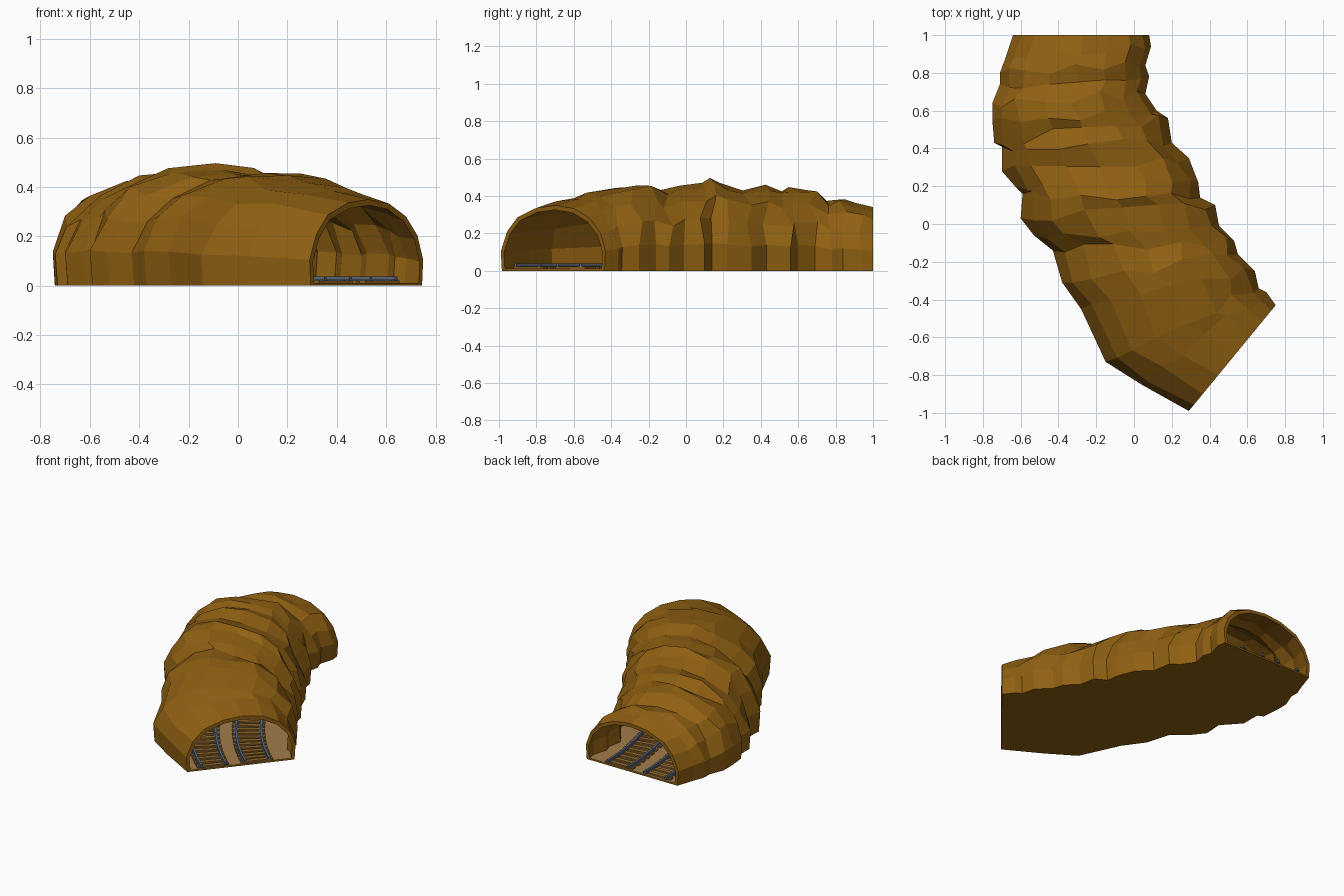
import bpy
import bmesh
import random
from mathutils import Vector

random.seed(4)
cube = bpy.data.objects.get("Cube")
if cube:
    bpy.data.objects.remove(cube)


def material(name, color):
    m = bpy.data.materials.new(name)
    m.use_nodes = True
    rgba = (*color, 1)
    m.diffuse_color = rgba
    m.node_tree.nodes["Principled BSDF"].inputs["Base Color"].default_value = rgba
    return m


rock = material("brown rock", (.28, .118, .006))
dirt = material("tan dirt", (.36, .2, .07))
wood = material("sleeper wood", (.27, .13, .02))
steel = material("blue grey steel", (.12, .15, .21))


def loft(bm, rings):
    """Skin closed rings; caps pair each ring's first half with its second half."""
    rows = [[bm.verts.new(p) for p in ring] for ring in rings]
    n = len(rows[0])
    for a, b in zip(rows, rows[1:]):
        for i in range(n):
            j = (i + 1) % n
            bm.faces.new((a[i], a[j], b[j], b[i]))
    for row in (rows[0], rows[-1]):
        for i in range(n // 2 - 1):
            bm.faces.new((row[i], row[i + 1], row[n - 2 - i], row[n - 1 - i]))


def finish(bm, name, mats, rule=None):
    bmesh.ops.recalc_face_normals(bm, faces=bm.faces)
    bm.normal_update()
    if rule:
        for f in bm.faces:
            f.material_index = rule(f)
    mesh = bpy.data.meshes.new(name)
    bm.to_mesh(mesh)
    bm.free()
    for m in mats:
        mesh.materials.append(m)
    ob = bpy.data.objects.new(name, mesh)
    bpy.context.collection.objects.link(ob)
    return ob


# Tunnel sections from back to mouth: side x, y, other side x, y, crown height
SECTIONS = [
    (-.64, 1, .08, 1, .34), (-.68, .88, .09, .94, .37), (-.71, .8, .06, .84, .4),
    (-.71, .74, .08, .78, .38), (-.75, .64, .06, .69, .44), (-.75, .55, .12, .6, .46),
    (-.74, .43, .18, .56, .43), (-.7, .41, .2, .43, .46), (-.7, .28, .29, .35, .43),
    (-.63, .2, .34, .22, .47), (-.59, .16, .35, .14, .5), (-.6, .03, .43, .1, .48),
    (-.53, -.06, .45, -.01, .46), (-.43, -.14, .53, -.09, .44), (-.38, -.31, .55, -.16, .47),
    (-.28, -.45, .64, -.25, .46), (-.15, -.73, .66, -.34, .42), (.04, -.85, .7, -.36, .4),
    (.29, -.99, .75, -.43, .35),
]
# Arch profile: fraction across, fraction of the crown height
ARCH = [(.01, 0), (0, .3), (.06, .6), (.16, .82), (.34, .96), (.52, 1),
        (.7, .95), (.85, .8), (.95, .58), (1, .3), (.99, 0)]
FLOOR = .012

shell_rings, floor_rings = [], []
for k, (ax, ay, bx, by, h) in enumerate(SECTIONS):
    a, b = Vector((ax, ay, 0)), Vector((bx, by, 0))
    along = Vector((ay - by, bx - ax, 0)).normalized()
    inside = 0 < k < len(SECTIONS) - 1
    outer, inner = [], []
    for i, (u, v) in enumerate(ARCH):
        du = dv = slide = 0
        if inside and 1 < i < len(ARCH) - 2:
            du, dv = random.uniform(-.015, .015), random.uniform(-.05, .02)
            slide = random.uniform(-.03, .03)
        p = a.lerp(b, u + du) + along * slide
        p.z = h * min(v + dv, 1)
        p.y = min(p.y, 1)
        outer.append(p)
        q = a.lerp(b, .5 + (u + du - .5) * .94) + along * slide
        q.y = min(q.y, 1)
        q.z = p.z * .93
        inner.append(q)
    shell_rings.append(outer + inner[::-1])
    lo, hi = a.lerp(b, .02), a.lerp(b, .98)
    up = Vector((0, 0, FLOOR))
    floor_rings.append([lo, lo + up, hi + up, hi])

# Rocky tunnel shell
bm = bmesh.new()
loft(bm, shell_rings)
finish(bm, "tunnel_rock_shell", [rock])

# Floor slab: dirt on top, rock elsewhere
bm = bmesh.new()
loft(bm, floor_rings)
finish(bm, "tunnel_floor", [rock, dirt], lambda f: int(f.normal.z > .5))

# Curved line that the tracks follow
CURVE = [Vector(p) for p in ((-.28, 1, 0), (-.28, .35, 0), (.12, -.38, 0), (.52, -.71, 0))]


def frame(t):
    """Point on the track curve with its forward and side directions."""
    s = 1 - t
    p, q, r, e = CURVE
    pos = p * s**3 + q * (3 * s * s * t) + r * (3 * s * t * t) + e * t**3
    fwd = ((q - p) * s * s + (r - q) * (2 * s * t) + (e - r) * t * t).normalized()
    return pos, fwd, Vector((-fwd.y, fwd.x, 0))


# Rail section: wide foot, narrow web and head
RAIL = [(-.013, .02), (-.013, .025), (-.007, .026), (-.007, .038)]
RAIL += [(-x, z) for x, z in reversed(RAIL)]
GAUGE = .16
STEPS = 32
SLEEPERS = 32

for label, offset in (("left", .11), ("right", -.18)):
    bm = bmesh.new()
    for side in (-.5, .5):
        rings = []
        for k in range(STEPS + 1):
            pos, fwd, across = frame(k / STEPS)
            rings.append([pos + across * (offset + side * GAUGE + x) + Vector((0, 0, z))
                          for x, z in RAIL])
        loft(bm, rings)
    finish(bm, label + "_track_rails", [steel])

    # Wooden sleepers under the rails
    bm = bmesh.new()
    for k in range(SLEEPERS):
        pos, fwd, across = frame((k + .5) / SLEEPERS)
        rings = []
        for end in (-.105, .105):
            c = pos + across * (offset + end)
            rings.append([c + fwd * d + Vector((0, 0, z))
                          for d, z in ((-.016, .01), (-.016, .022), (.016, .022), (.016, .01))])
        loft(bm, rings)
    finish(bm, label + "_track_sleepers", [wood])
